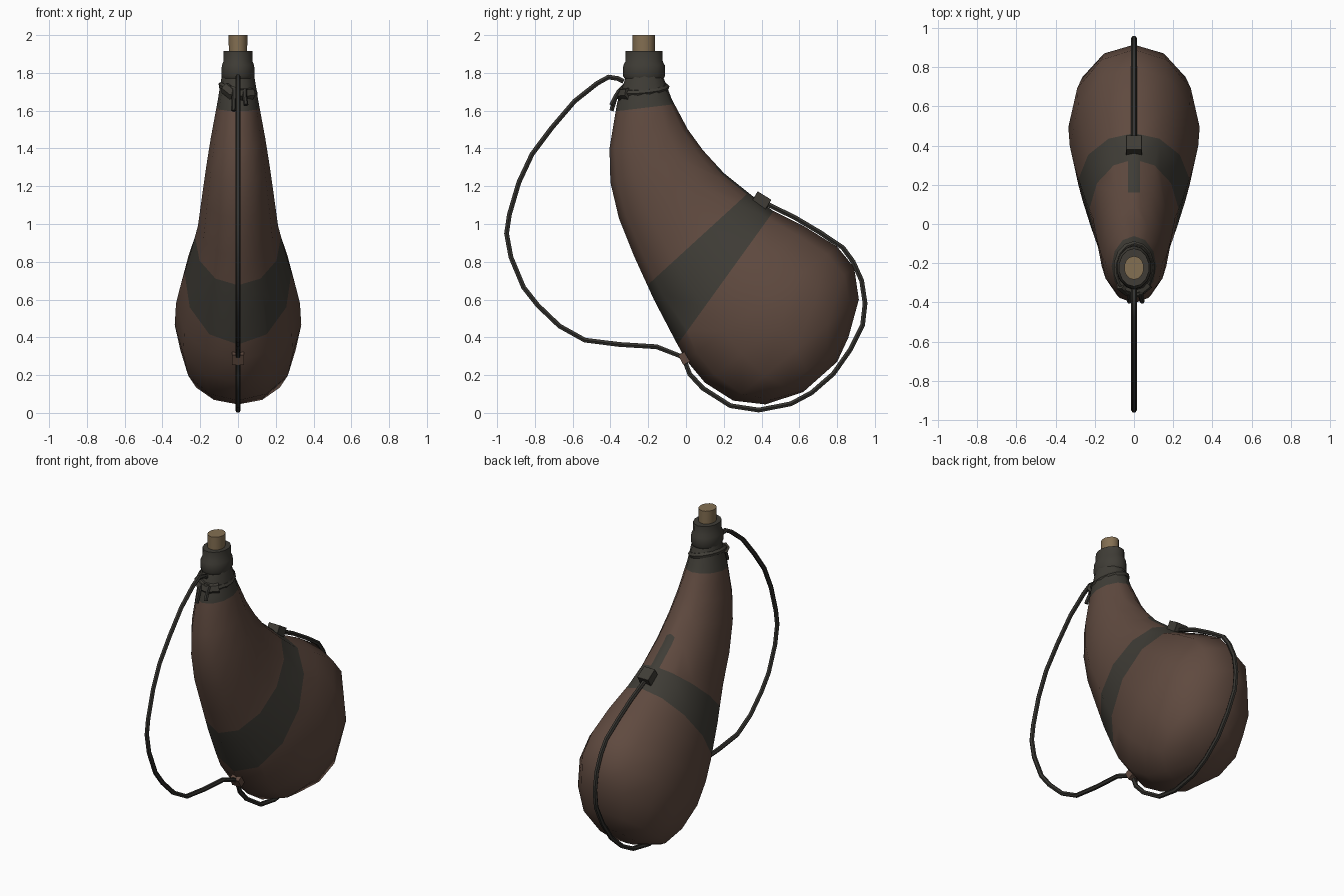
import bpy, bmesh, math
from mathutils import Vector

if "Cube" in bpy.data.objects:
    bpy.data.objects.remove(bpy.data.objects["Cube"])


def material(name, rgb):
    m = bpy.data.materials.new(name)
    m.diffuse_color = (*rgb, 1)
    m.use_nodes = True
    m.node_tree.nodes["Principled BSDF"].inputs["Base Color"].default_value = m.diffuse_color
    return m


BROWN = material("brown leather", (0.115, 0.068, 0.050))
DARK = material("dark hide", (0.050, 0.046, 0.037))
ROPE = material("black cord", (0.036, 0.034, 0.029))
CORK = material("cork", (0.23, 0.16, 0.085))


def loft(name, sections, mats, sides=12, angle=60):
    """Skin ellipses given as (front y, front z, back y, back z, half width)."""
    bm = bmesh.new()
    rings = []
    for fy, fz, by, bz, w in sections:
        c = Vector((0, (fy + by) / 2, (fz + bz) / 2))
        h = Vector((0, (by - fy) / 2, (bz - fz) / 2))
        ring = []
        for i in range(sides):
            t = 2 * math.pi * i / sides
            ring.append(bm.verts.new(c + h * math.cos(t) + Vector((w * math.sin(t), 0, 0))))
        rings.append(ring)
    for a, b in zip(rings, rings[1:]):
        for i in range(sides):
            j = (i + 1) % sides
            bm.faces.new((a[i], a[j], b[j], b[i]))
    bm.faces.new(rings[0])
    bm.faces.new(rings[-1])
    bmesh.ops.recalc_face_normals(bm, faces=bm.faces)
    me = bpy.data.meshes.new(name)
    bm.to_mesh(me)
    bm.free()
    ob = bpy.data.objects.new(name, me)
    bpy.context.collection.objects.link(ob)
    for m in mats:
        me.materials.append(m)
    smooth(ob, angle)
    return ob


def smooth(ob, angle):
    bpy.ops.object.select_all(action='DESELECT')
    ob.select_set(True)
    bpy.context.view_layer.objects.active = ob
    bpy.ops.object.shade_smooth_by_angle(angle=math.radians(angle))


def cord(name, pts, r, mat):
    """Round cord through 3D points, turned into a mesh."""
    cu = bpy.data.curves.new(name, 'CURVE')
    cu.dimensions = '3D'
    cu.bevel_depth = r
    cu.bevel_resolution = 1
    cu.use_fill_caps = True
    sp = cu.splines.new('POLY')
    sp.points.add(len(pts) - 1)
    for p, co in zip(sp.points, pts):
        p.co = (*co, 1)
    cu.materials.append(mat)
    ob = bpy.data.objects.new(name, cu)
    bpy.context.collection.objects.link(ob)
    bpy.ops.object.select_all(action='DESELECT')
    ob.select_set(True)
    bpy.context.view_layer.objects.active = ob
    bpy.ops.object.convert(target='MESH')
    smooth(ob, 50)
    return ob


# Pear-shaped, bent leather body
body = loft("body", [
    (-0.315, 1.79, -0.125, 1.79, 0.085), (-0.365, 1.64, -0.075, 1.66, 0.108),
    (-0.405, 1.40, 0.010, 1.50, 0.145), (-0.400, 1.22, 0.090, 1.39, 0.168),
    (-0.355, 1.03, 0.200, 1.27, 0.190), (-0.275, 0.83, 0.350, 1.15, 0.212),
    (-0.170, 0.60, 0.460, 1.07, 0.255), (-0.055, 0.38, 0.630, 0.985, 0.302),
    (0.000, 0.28, 0.800, 0.880, 0.328), (0.100, 0.16, 0.890, 0.770, 0.335),
    (0.250, 0.065, 0.915, 0.600, 0.305), (0.420, 0.045, 0.860, 0.400, 0.255),
    (0.620, 0.110, 0.800, 0.270, 0.130)], [BROWN, DARK])

# Dark belt, tongue and neck: cut along planes, then colour by side
up_co, up_no = Vector((0, -0.20, 0.68)), Vector((0, -0.485, 0.53)).normalized()
lo_co, lo_no = Vector((0, -0.05, 0.355)), Vector((0, -0.68, 0.49)).normalized()
nk_co, nk_no = Vector((0, -0.22, 1.615)), Vector((0, -0.12, 1)).normalized()
bm = bmesh.new()
bm.from_mesh(body.data)


def cut(co, no, test=lambda c: True):
    faces = [f for f in bm.faces if test(f.calc_center_median())]
    geom = faces + list({e for f in faces for e in f.edges}) + list({v for f in faces for v in f.verts})
    bmesh.ops.bisect_plane(bm, geom=geom, plane_co=co, plane_no=no)


def over_tongue(c):
    return c.y > 0.06 and c.z > 1.1 and abs(c.x) < 0.12


for co, no in ((up_co, up_no), (lo_co, lo_no), (nk_co, nk_no)):
    cut(co, no)
for x in (-0.03, 0.03):
    cut(Vector((x, 0, 0)), Vector((1, 0, 0)), over_tongue)
cut(Vector((0, 0.16, 0)), Vector((0, 1, 0)), over_tongue)
for f in bm.faces:
    c = f.calc_center_median()
    belt = (c - up_co).dot(up_no) < 0 < (c - lo_co).dot(lo_no)
    tongue = over_tongue(c) and abs(c.x) < 0.03 and c.y > 0.16 and (c - lo_co).dot(lo_no) > 0
    f.material_index = int(belt or tongue or (c - nk_co).dot(nk_no) > 0)
bm.to_mesh(body.data)
bm.free()


def turned(name, y, prof, mat, flat):
    """Upright turned part: (z, y radius) pairs, x radius = flat * y radius."""
    return loft(name, [(y - r, z, y + r, z, r * flat) for z, r in prof], [mat], 14, 40)


# Mouth collar and stopper
turned("mouth_collar", -0.222, [(1.77, 0.103), (1.785, 0.112), (1.84, 0.11), (1.86, 0.099),
                                (1.915, 0.097)], DARK, 0.8)
turned("stopper", -0.224, [(1.88, 0.058), (2.0, 0.060)], CORK, 0.85)

# Long cord: hanging loop, then round the belly to the belt
path = [(-.33, 1.755), (-.36, 1.77), (-.41, 1.778), (-.47, 1.745), (-.59, 1.65), (-.71, 1.51),
        (-.815, 1.37), (-.885, 1.22), (-.935, 1.05), (-.95, .95), (-.927, .825), (-.86, .665),
        (-.785, .57), (-.67, .46), (-.535, .385), (-.35, .362), (-.155, .35), (-.015, .295),
        (.02, .205), (.09, .13), (.235, .038), (.385, .015), (.555, .048), (.665, .107),
        (.78, .207), (.87, .335), (.935, .465), (.948, .58), (.93, .7), (.885, .8), (.83, .875),
        (.71, .955), (.575, 1.035), (.42, 1.11)]
cord("strap", [(0, y, z) for y, z in path], 0.0145, ROPE)

# Tilted wrap, knot and tails at the neck
wrap = []
for i in range(15):
    t = 2 * math.pi * i / 14
    wrap.append((0.088 * math.sin(t), -0.225 - 0.12 * math.cos(t),
                 1.715 - 0.02 * math.sin(t) - 0.01 * math.cos(t)))
cord("neck_wrap", wrap, 0.018, DARK)
cord("neck_knot", [(-.065, -.305, 1.72), (-.03, -.335, 1.69), (.02, -.343, 1.685),
                   (.07, -.30, 1.69)], 0.034, DARK)
for i, x in enumerate((-0.02, 0.035)):
    cord(f"knot_tail_{i}", [(x, -.35, 1.71), (x, -.37, 1.68), (x * 1.2, -.395, 1.60 + i * 0.03)],
         0.013, ROPE)


def block(name, loc, size, tilt, mat):
    bpy.ops.mesh.primitive_cube_add(size=1, location=loc, rotation=(tilt, 0, 0))
    ob = bpy.context.object
    ob.name = name
    ob.scale = size
    ob.data.materials.append(mat)
    mod = ob.modifiers.new("soft edges", 'BEVEL')
    mod.width = 0.012
    mod.segments = 1


# Cord holders at the belt and under the front
block("belt_holder", (0, 0.40, 1.125), (0.08, 0.085, 0.06), -0.55, DARK)
block("lower_holder", (0, -0.008, 0.29), (0.066, 0.045, 0.06), 0.5, BROWN)
